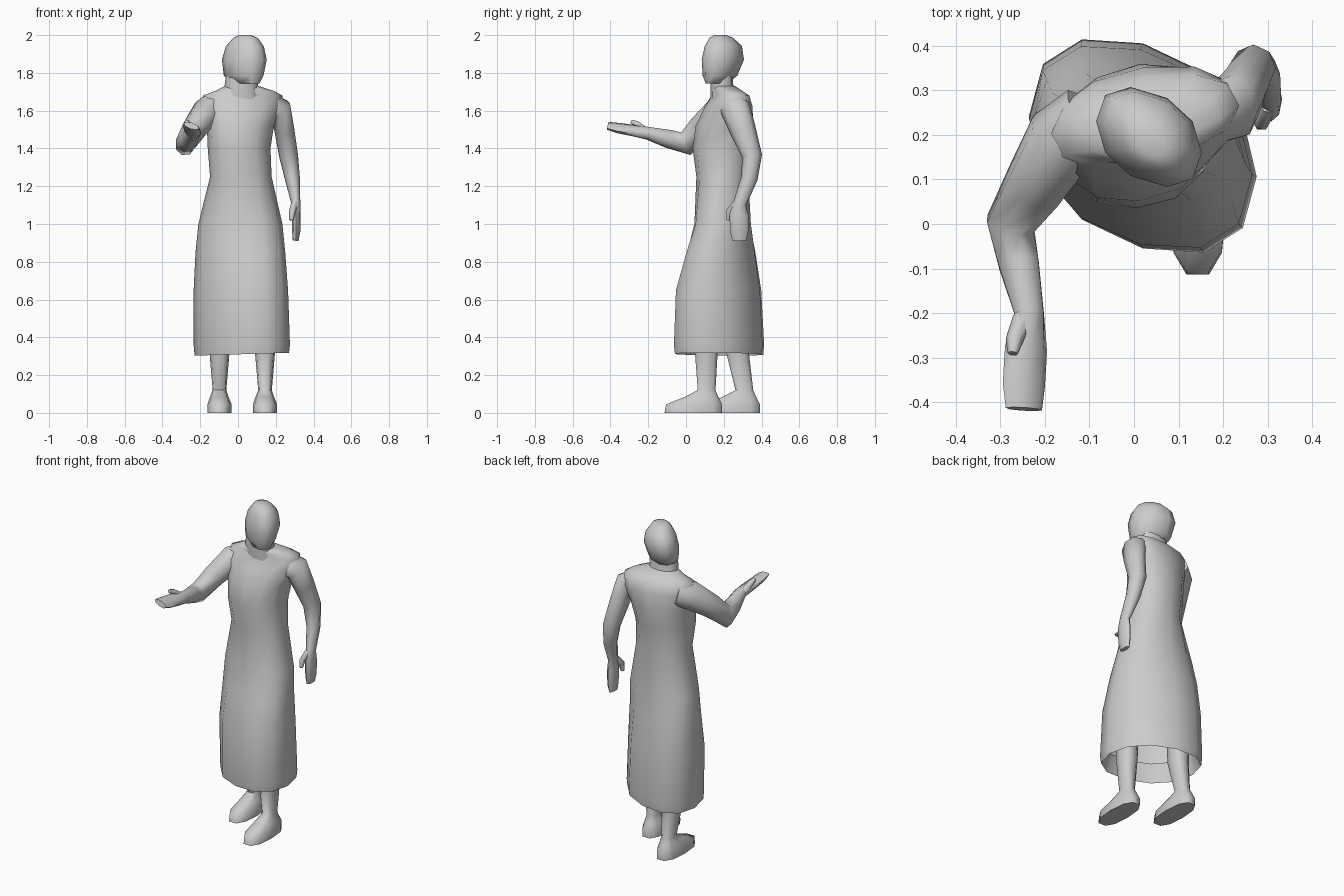
import bpy, math
from mathutils import Vector

grey = bpy.data.materials.new("stone grey")
grey.diffuse_color = (0.6, 0.6, 0.6, 1)


def skin(name, rings, cap_start=True, cap_end=True):
    """Join rings of equal point count into a smooth surface."""
    n = len(rings[0])
    verts = [p for r in rings for p in r]
    faces = []
    for i in range(len(rings) - 1):
        for j in range(n):
            k = (j + 1) % n
            faces.append((i * n + j, i * n + k, (i + 1) * n + k, (i + 1) * n + j))
    if cap_start:
        faces.append(tuple(reversed(range(n))))
    if cap_end:
        faces.append(tuple(range((len(rings) - 1) * n, len(rings) * n)))
    me = bpy.data.meshes.new(name)
    me.from_pydata(verts, [], faces)
    me.materials.append(grey)
    ob = bpy.data.objects.new(name, me)
    bpy.context.collection.objects.link(ob)
    bpy.ops.object.select_all(action='DESELECT')
    ob.select_set(True)
    bpy.context.view_layer.objects.active = ob
    bpy.ops.object.mode_set(mode='EDIT')
    bpy.ops.mesh.select_all(action='SELECT')
    bpy.ops.mesh.normals_make_consistent(inside=False)
    bpy.ops.object.mode_set(mode='OBJECT')
    bpy.ops.object.shade_smooth_by_angle(angle=math.radians(65))
    return ob


def box_ring(z, x0, x1, y0, y1, skew=0.0, n=12, p=0.9):
    """Horizontal oval that fills a box; skew leans it diagonally."""
    a, h, cx, cy = (x1 - x0) / 2, (y1 - y0) / 2, (x0 + x1) / 2, (y0 + y1) / 2
    b = math.sqrt(max(h * h - (skew * a) ** 2, 1e-6))
    pts = []
    for i in range(n):
        t = math.tau * i / n
        c, s = math.cos(t), math.sin(t)
        c = math.copysign(abs(c) ** p, c)
        s = math.copysign(abs(s) ** p, s)
        pts.append(Vector((cx + a * c, cy + b * s + skew * a * c, z)))
    return pts


def tube(name, path, hint, n=8):
    """Limb along a path of (x, y, z, half width, half thickness)."""
    rings = []
    for i, (x, y, z, w, t) in enumerate(path):
        a = Vector(path[max(i - 1, 0)][:3])
        b = Vector(path[min(i + 1, len(path) - 1)][:3])
        d = (b - a).normalized()
        u = Vector(hint)
        u = (u - d * u.dot(d)).normalized()
        v = d.cross(u)
        rings.append([Vector((x, y, z)) + u * w * math.cos(math.tau * j / n)
                      + v * t * math.sin(math.tau * j / n) for j in range(n)])
    return skin(name, rings)


# Long robe, from the inner hem up to the shoulders and collar
robe = [
    (0.42, -0.20, 0.24, -0.03, 0.38, -0.27),
    (0.31, -0.23, 0.27, -0.06, 0.41, -0.27),
    (0.36, -0.235, 0.275, -0.065, 0.415, -0.27),
    (0.65, -0.235, 0.265, -0.055, 0.40, -0.25),
    (0.85, -0.225, 0.25, 0.00, 0.37, -0.20),
    (1.00, -0.21, 0.235, 0.043, 0.345, -0.1),
    (1.25, -0.148, 0.178, 0.055, 0.33, 0.0),
    (1.40, -0.16, 0.172, 0.035, 0.345, 0.05),
    (1.52, -0.165, 0.19, 0.05, 0.36, 0.12),
    (1.62, -0.19, 0.235, 0.095, 0.355, 0.15),
    (1.68, -0.185, 0.235, 0.135, 0.335, 0.15),
    (1.705, -0.12, 0.19, 0.14, 0.30, 0.1),
    (1.73, -0.07, 0.11, 0.14, 0.26, 0.0),
]
ob = skin("robe", [box_ring(*r) for r in robe], cap_start=False)
for v in ob.data.vertices:          # hem hangs lower on one side
    if v.co.z < 0.33:
        v.co.z += 0.03 * v.co.x

# Neck and head, the face turned slightly to one side
skin("neck", [box_ring(*r) for r in [
    (1.66, -0.08, 0.12, 0.13, 0.28),
    (1.74, -0.07, 0.105, 0.13, 0.25),
    (1.82, -0.06, 0.11, 0.13, 0.25)]])
head = [
    (1.745, -0.02, 0.115, 0.105, 0.22),
    (1.785, -0.075, 0.135, 0.09, 0.27),
    (1.87, -0.085, 0.152, 0.085, 0.305),
    (1.94, -0.065, 0.137, 0.10, 0.295),
    (1.985, -0.025, 0.105, 0.125, 0.25),
    (2.0, 0.005, 0.07, 0.15, 0.215),
]
skin("head", [box_ring(*r, -0.3, 10) for r in head])

# Raised arm with open hand
tube("raised_arm", [
    (-0.10, 0.24, 1.62, 0.075, 0.08),
    (-0.165, 0.185, 1.595, 0.08, 0.09),
    (-0.225, 0.085, 1.51, 0.068, 0.075),
    (-0.277, 0.0, 1.425, 0.056, 0.068),
    (-0.258, -0.09, 1.45, 0.048, 0.052),
    (-0.235, -0.20, 1.48, 0.035, 0.036),
    (-0.242, -0.28, 1.495, 0.05, 0.028),
    (-0.247, -0.36, 1.508, 0.05, 0.024),
    (-0.247, -0.415, 1.52, 0.043, 0.017)], (1, 0, -0.35))
tube("raised_thumb", [
    (-0.25, -0.21, 1.49, 0.022, 0.02),
    (-0.268, -0.26, 1.53, 0.02, 0.018),
    (-0.272, -0.29, 1.543, 0.012, 0.011)], (1, 0, 0), 6)

# Hanging arm with hand
tube("hanging_arm", [
    (0.16, 0.24, 1.63, 0.06, 0.07),
    (0.222, 0.262, 1.61, 0.062, 0.08),
    (0.245, 0.30, 1.50, 0.053, 0.07),
    (0.268, 0.35, 1.36, 0.05, 0.053),
    (0.288, 0.335, 1.24, 0.04, 0.044),
    (0.306, 0.285, 1.11, 0.024, 0.035),
    (0.308, 0.28, 1.05, 0.024, 0.05),
    (0.308, 0.282, 0.96, 0.022, 0.048),
    (0.305, 0.283, 0.912, 0.015, 0.038)], (1, 0, 0))
tube("hanging_thumb", [
    (0.30, 0.265, 1.11, 0.018, 0.02),
    (0.287, 0.228, 1.065, 0.018, 0.02),
    (0.282, 0.222, 1.02, 0.012, 0.012)], (1, 0, 0), 6)

# Legs and feet: one steps forward, the other stays behind
for name, x, y, lean in (("front", 0.143, 0.11, 0.0), ("rear", -0.098, 0.31, -0.035)):
    leg = [
        (0.60, x - 0.065, x + 0.065, y - 0.07 + lean, y + 0.07 + lean),
        (0.32, x - 0.053, x + 0.053, y - 0.065 + lean, y + 0.06 + lean),
        (0.12, x - 0.036, x + 0.036, y - 0.05, y + 0.048),
        (0.085, x - 0.05, x + 0.048, y - 0.12, y + 0.065),
        (0.045, x - 0.064, x + 0.064, y - 0.222, y + 0.088),
        (0.0, x - 0.064, x + 0.064, y - 0.23, y + 0.088),
    ]
    skin(name + "_leg_and_foot", [box_ring(*r, 0, 10, 0.8) for r in leg])
